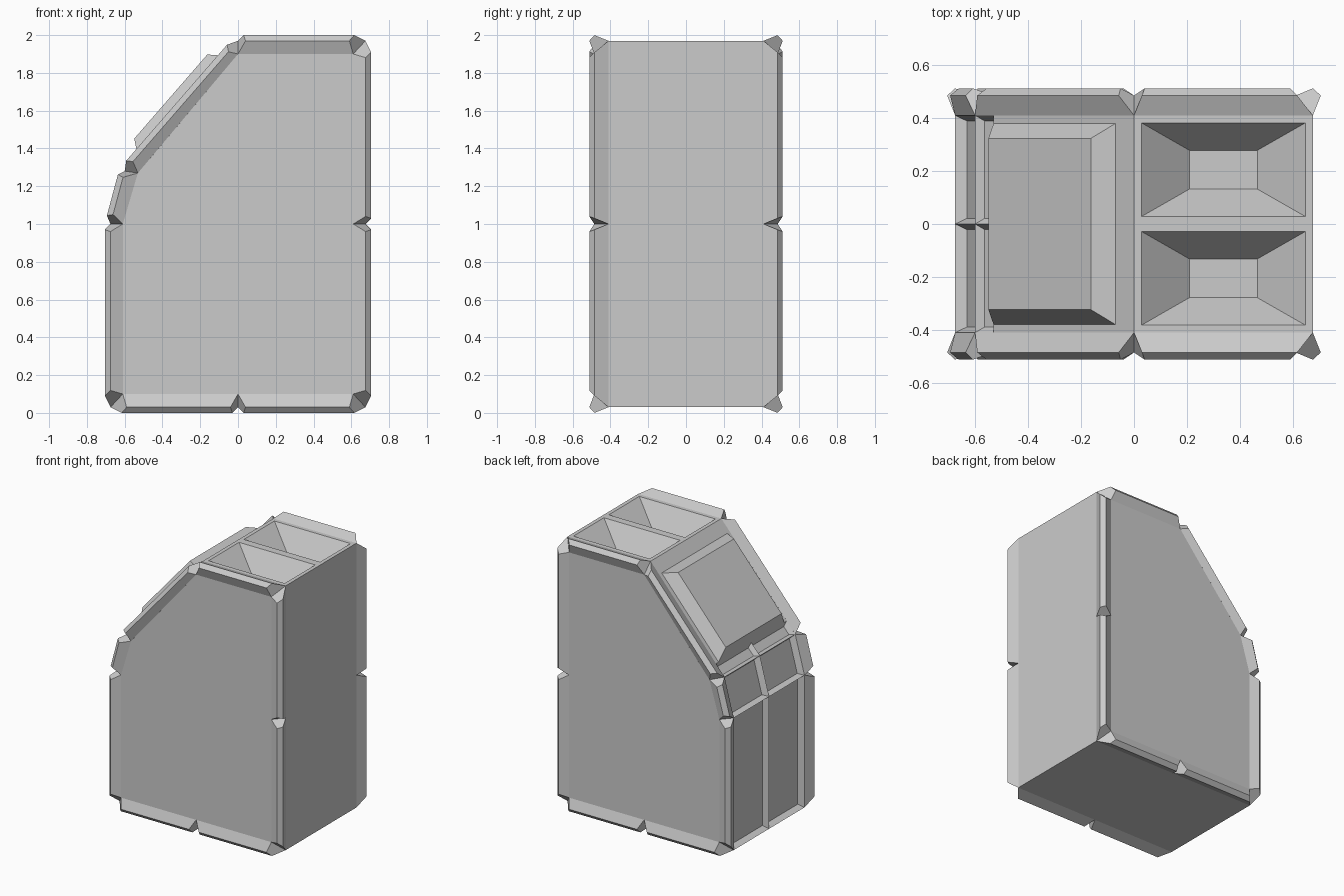
import bpy
import bmesh
from mathutils import Vector

cube = bpy.data.objects.get("Cube")
if cube:
    bpy.data.objects.remove(cube)

grey = bpy.data.materials.new("light_grey")
grey.use_nodes = True
grey.diffuse_color = (0.6, 0.6, 0.6, 1)
grey.node_tree.nodes["Principled BSDF"].inputs["Base Color"].default_value = grey.diffuse_color

# Side profile (x, z): outer outline, and the smaller outline of the flat side faces
outer = [Vector(p) for p in [(.675, .03), (.675, 1), (.675, 1.97), (0, 1.97), (-.53, 1.36),
                             (-.6, 1.28), (-.675, 1), (-.675, .03), (0, .03)]]
inner = [Vector(p) for p in [(.61, .1), (.61, 1), (.61, 1.9), (0, 1.9), (-.47, 1.341),
                             (-.53, 1.27), (-.61, 1), (-.61, .1), (0, .1)]]
TOP, SLOPE, SILL, MID, LOWER = 2, 3, 4, 5, 6   # outline edges by index
WINDOW_FOOT = 4
SIDE, EDGE, TIP = .485, .41, .512              # y of side face, chamfer start, trim tip


def make_object(name, bm):
    mesh = bpy.data.meshes.new(name)
    bm.to_mesh(mesh)
    bm.free()
    mesh.materials.append(grey)
    obj = bpy.data.objects.new(name, mesh)
    bpy.context.collection.objects.link(obj)
    return obj


def point(p, y):
    return Vector((p.x, y, p.y))


# Chamfered body, split down the middle so panels come in pairs
bm = bmesh.new()
sections = [(-SIDE, inner), (-EDGE, outer), (0, outer), (EDGE, outer), (SIDE, inner)]
rings = [[bm.verts.new(point(p, y)) for p in prof] for y, prof in sections]
n = len(outer)
panels = {}
for r in range(len(rings) - 1):
    a, b = rings[r], rings[r + 1]
    for i in range(n):
        j = (i + 1) % n
        face = bm.faces.new((a[i], a[j], b[j], b[i]))
        if r in (1, 2):
            panels.setdefault(i, []).append(face)
bm.faces.new(rings[0])
bm.faces.new(rings[-1])
bmesh.ops.recalc_face_normals(bm, faces=bm.faces[:])

# Recessed panels on the low side, divided by sharp ridges
for i, depth in ((LOWER, .04), (MID, .04), (SILL, .03)):
    bmesh.ops.inset_individual(bm, faces=panels[i], thickness=.03, depth=-depth)

# Two funnel-shaped openings in the top
bmesh.ops.inset_individual(bm, faces=panels[TOP], thickness=.04)
bmesh.ops.inset_individual(bm, faces=panels[TOP], thickness=.05)
for face in panels[TOP]:
    mid = face.calc_center_median()
    for v in face.verts:
        v.co.x = mid.x + (.128 if v.co.x > mid.x else -.128)
        v.co.y = mid.y + (.073 if v.co.y > mid.y else -.073)
        v.co.z -= .16
make_object("body", bm)

# Raised bevelled hatch on the slope
bm = bmesh.new()
low = outer[WINDOW_FOOT]
high = low.lerp(outer[SLOPE], .87)
hatch = bm.faces.new([bm.verts.new(point(p, y)) for p, y in
                      ((low, .38), (low, -.38), (high, -.38), (high, .38))])
hatch.normal_update()
if hatch.normal.z < 0:
    hatch.normal_flip()
bmesh.ops.inset_individual(bm, faces=[hatch], thickness=.08, depth=.075)
make_object("slope_hatch", bm)


# Edge trim: one bar per outline edge, with ends cut back to leave notches
def trim_end(bm, i, other, side):
    p, q = outer[i], inner[i]
    t = (outer[other] - p).normalized()
    out = Vector((-t.y, t.x))
    if out.dot(p - q) < 0 and abs(out.dot(p - q)) > .005:
        out = -out
    cut = (q - p).dot(t)
    crest = p + out * .03 + t * (.03 + .45 * cut)
    tip = p + t * (.04 + .7 * cut)
    return [bm.verts.new(point(c, side * y)) for c, y in
            ((p, EDGE), (crest, SIDE), (tip, TIP), (q, SIDE))]


corners = [i for i in range(n) if i != WINDOW_FOOT]
for side, name in ((-1, "front_trim"), (1, "back_trim")):
    bm = bmesh.new()
    for k, i in enumerate(corners):
        j = corners[(k + 1) % len(corners)]
        a, b = trim_end(bm, i, j, side), trim_end(bm, j, i, side)
        for s in range(4):
            e = (s + 1) % 4
            bm.faces.new((a[s], a[e], b[e], b[s]))
        bm.faces.new(a)
        bm.faces.new(b)
    bmesh.ops.recalc_face_normals(bm, faces=bm.faces[:])
    make_object(name, bm)
